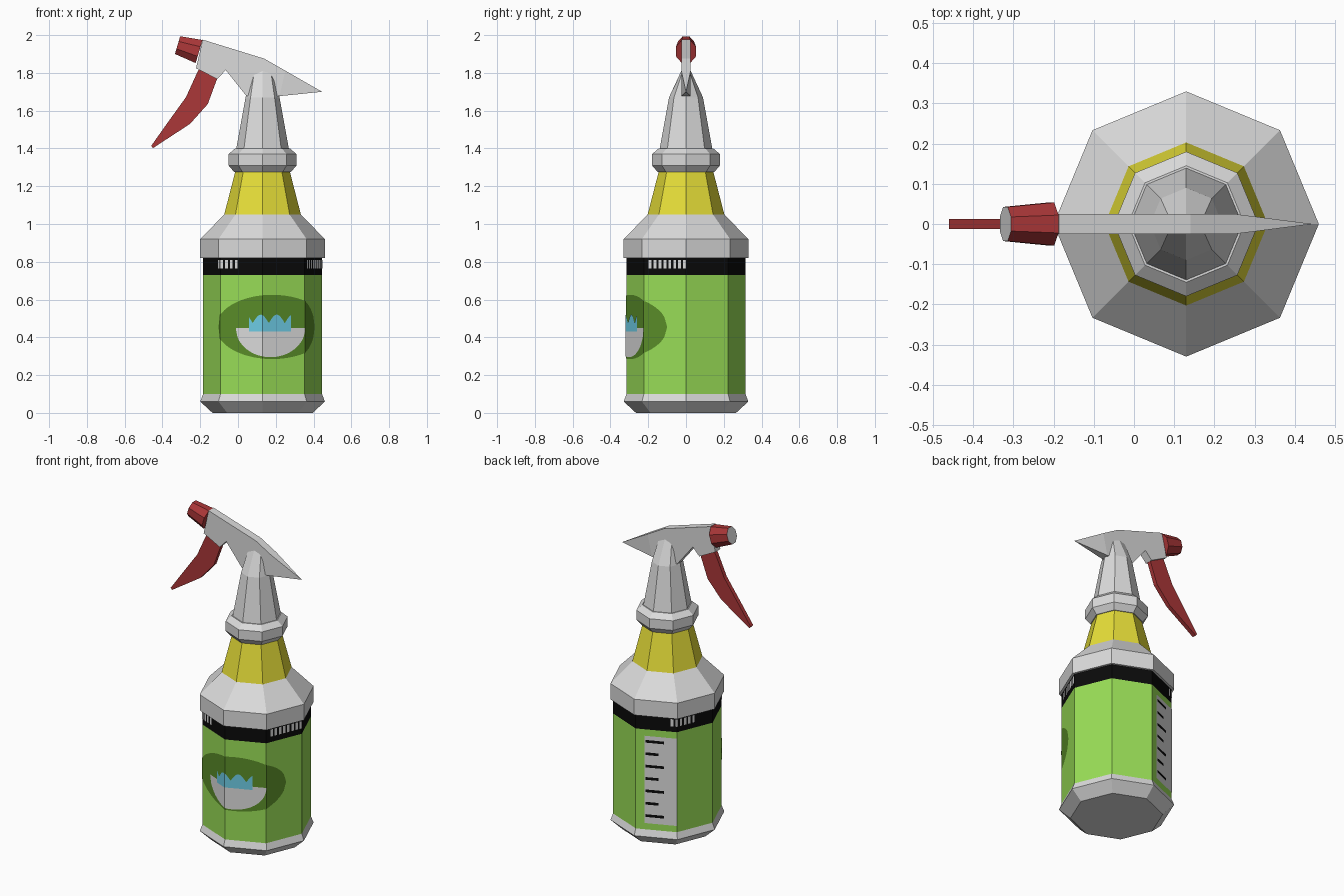
import bpy, bmesh, math
from mathutils import Matrix, Vector

if "Cube" in bpy.data.objects:
    bpy.data.objects.remove(bpy.data.objects["Cube"])

CX, R_LABEL = 0.13, 0.315                      # bottle axis and label radius
EDGE = 2 * R_LABEL * math.sin(math.pi / 8)     # width of one label facet


def lin(c):
    return c / 12.92 if c < 0.04045 else ((c + 0.055) / 1.055) ** 2.4


def material(name, *rgb):
    m = bpy.data.materials.new(name)
    m.diffuse_color = (*[lin(c) for c in rgb], 1)
    m.use_nodes = True
    m.node_tree.nodes["Principled BSDF"].inputs["Base Color"].default_value = m.diffuse_color
    return m


GREY = material("light grey", 0.86, 0.86, 0.86)
GREEN = material("label green", 0.60, 0.87, 0.34)
DARK_GREEN = material("dark green", 0.35, 0.55, 0.16)
BLACK = material("black", 0.04, 0.04, 0.04)
YELLOW = material("yellow", 0.90, 0.87, 0.22)
RED = material("red", 0.67, 0.215, 0.22)
BLUE = material("water blue", 0.43, 0.80, 0.90)


def finish(name, bm, mats, fix=True):
    if fix:
        bmesh.ops.remove_doubles(bm, verts=bm.verts, dist=1e-5)
        bmesh.ops.recalc_face_normals(bm, faces=bm.faces)
    me = bpy.data.meshes.new(name)
    bm.to_mesh(me)
    bm.free()
    for m in mats:
        me.materials.append(m)
    ob = bpy.data.objects.new(name, me)
    bpy.context.collection.objects.link(ob)
    return ob


def lathe(name, rings, mats, pick=lambda z: 0, phase=0.0, matrix=Matrix.Translation((CX, 0, 0))):
    """Eight-sided stack of rings (rx, ry, z); pick(z) chooses the colour."""
    bm = bmesh.new()
    loops = [[bm.verts.new((rx * math.cos(phase + k * math.pi / 4),
                            ry * math.sin(phase + k * math.pi / 4), z)) for k in range(8)]
             for rx, ry, z in rings]
    bm.faces.new(loops[0][::-1])
    bm.faces.new(loops[-1])
    for a, b in zip(loops, loops[1:]):
        for k in range(8):
            j = (k + 1) % 8
            bm.faces.new((a[k], a[j], b[j], b[k]))
    for f in bm.faces:
        f.material_index = pick(f.calc_center_median().z)
    bm.transform(matrix)
    return finish(name, bm, mats)


def prism(name, pts, mat):
    """Side profile of (x, z, half thickness) points, thickened along y."""
    bm = bmesh.new()
    a = [bm.verts.new((x, -h, z)) for x, z, h in pts]
    b = [bm.verts.new((x, h, z)) for x, z, h in pts]
    bm.faces.new(a)
    bm.faces.new(b[::-1])
    for k in range(len(pts)):
        j = (k + 1) % len(pts)
        bm.faces.new((a[j], a[k], b[k], b[j]))
    return finish(name, bm, [mat])


def wrap(name, patches, depth, mat, steps=40):
    """Thin printed patches (u0, u1, low(u), high(u)) wrapped around the label."""
    bm = bmesh.new()
    r = R_LABEL + depth

    def at(u, z):
        k = math.floor(u / EDGE)
        t = u / EDGE - k
        p, q = [Vector((math.sin(i * math.pi / 4), -math.cos(i * math.pi / 4), 0)) * r
                for i in (k, k + 1)]
        v = p.lerp(q, t)
        return bm.verts.new((v.x + CX, v.y, z))

    for u0, u1, low, high in patches:
        us = {u0 + (u1 - u0) * i / steps for i in range(steps + 1)}
        us |= {k * EDGE for k in range(-4, 5) if u0 < k * EDGE < u1}
        us = sorted(us)
        for s, t in zip(us, us[1:]):
            bm.faces.new((at(s, low(s)), at(t, low(t)), at(t, high(t)), at(s, high(s))))
    bmesh.ops.dissolve_degenerate(bm, dist=1e-6, edges=bm.edges)
    return finish(name, bm, [mat], fix=False)


def box(u0, u1, z0, z1):
    return (u0, u1, lambda u: z0, lambda u: z1)


# Bottle: base, label, black band, shoulder and yellow upper part
def bottle_colour(z):
    if 0.10 < z < 0.73:
        return 1
    if 0.73 < z < 0.819:
        return 2
    return 3 if 1.05 < z < 1.27 else 0


lathe("bottle", [(r, r, z) for r, z in [
    (0.265, 0), (0.33, 0.06), (0.315, 0.10), (0.315, 0.73), (0.315, 0.82), (0.33, 0.82),
    (0.33, 0.92), (0.203, 1.05), (0.145, 1.275)]], [GREY, GREEN, BLACK, YELLOW], bottle_colour)

# Screw collar and sprayer neck
lathe("collar", [(r, r, z) for r, z in [(0.15, 1.275), (0.18, 1.31), (0.18, 1.37), (0.145, 1.40)]], [GREY])
lathe("neck", [(0.14, 0.14, 1.395), (0.09, 0.09, 1.67), (0.06, 0.023, 1.815)], [GREY])

# Sprayer head, with a tail that narrows to a point
H = 0.025
prism("sprayer_head", [(x, z, H) for x, z in [
    (-0.187, 1.976), (-0.222, 1.825), (-0.11, 1.767), (-0.065, 1.815), (0.045, 1.677),
    (0.22, 1.677), (0.25, 1.812), (0.14, 1.875)]], GREY)
prism("sprayer_tail", [(0.25, 1.812, H), (0.22, 1.677, H), (0.445, 1.70, 0)], GREY)

# Nozzle cap, tilted, with a grey end face
tilt = Matrix.Translation((-0.206, 0, 1.913)) @ Matrix.Rotation(math.atan2(-0.114, 0.034), 4, 'Y')
lathe("nozzle", [(0.069, 0.058, 0), (0.053, 0.046, 0.119)], [RED, GREY],
      lambda z: 1 if z > 0.118 else 0, math.pi / 8, tilt)

# Trigger
prism("trigger", [(x, z, 0.013) for x, z in [
    (-0.20, 1.83), (-0.217, 1.80), (-0.275, 1.672), (-0.37, 1.54), (-0.46, 1.413), (-0.45, 1.402),
    (-0.254, 1.53), (-0.16, 1.635), (-0.112, 1.765), (-0.10, 1.80)]], RED)


# Printed oval, basin and water splash on the front
def arc(u, mid, half):
    return math.sqrt(max(0, 1 - ((u - mid) / half) ** 2))


def splash(u):
    return 0.475 + 0.045 * abs(math.cos((u + 0.01) * math.pi / 0.09))


wrap("label_oval", [(-0.265, 0.375, lambda u: 0.455 - 0.17 * arc(u, 0.055, 0.32),
                     lambda u: 0.455 + 0.17 * arc(u, 0.055, 0.32))], 0.002, DARK_GREEN)
wrap("label_basin", [(-0.152, 0.242, lambda u: 0.45 - 0.155 * arc(u, 0.045, 0.197),
                      lambda u: 0.45)], 0.004, GREY)
wrap("label_water", [(-0.075, 0.16, lambda u: 0.43, splash)], 0.006, BLUE)

# Plain white ticks on the black band, in three groups
ticks = [box(s + i * 0.028, s + i * 0.028 + 0.016, 0.765, 0.81)
         for s, n in ((-0.27, 5), (0.27, 8), (-0.76, 6)) for i in range(n)]
wrap("band_ticks", ticks, 0.002, GREY, 1)

# Information panel on the back with plain dark bars
wrap("info_panel", [box(-3 * EDGE - 0.19, -3 * EDGE, 0.14, 0.69)], 0.002, GREY, 1)
bars = [box(-0.905, -0.80 - 0.03 * (i % 2), 0.18 + 0.078 * i, 0.197 + 0.078 * i) for i in range(7)]
wrap("info_bars", bars, 0.004, BLACK, 1)
